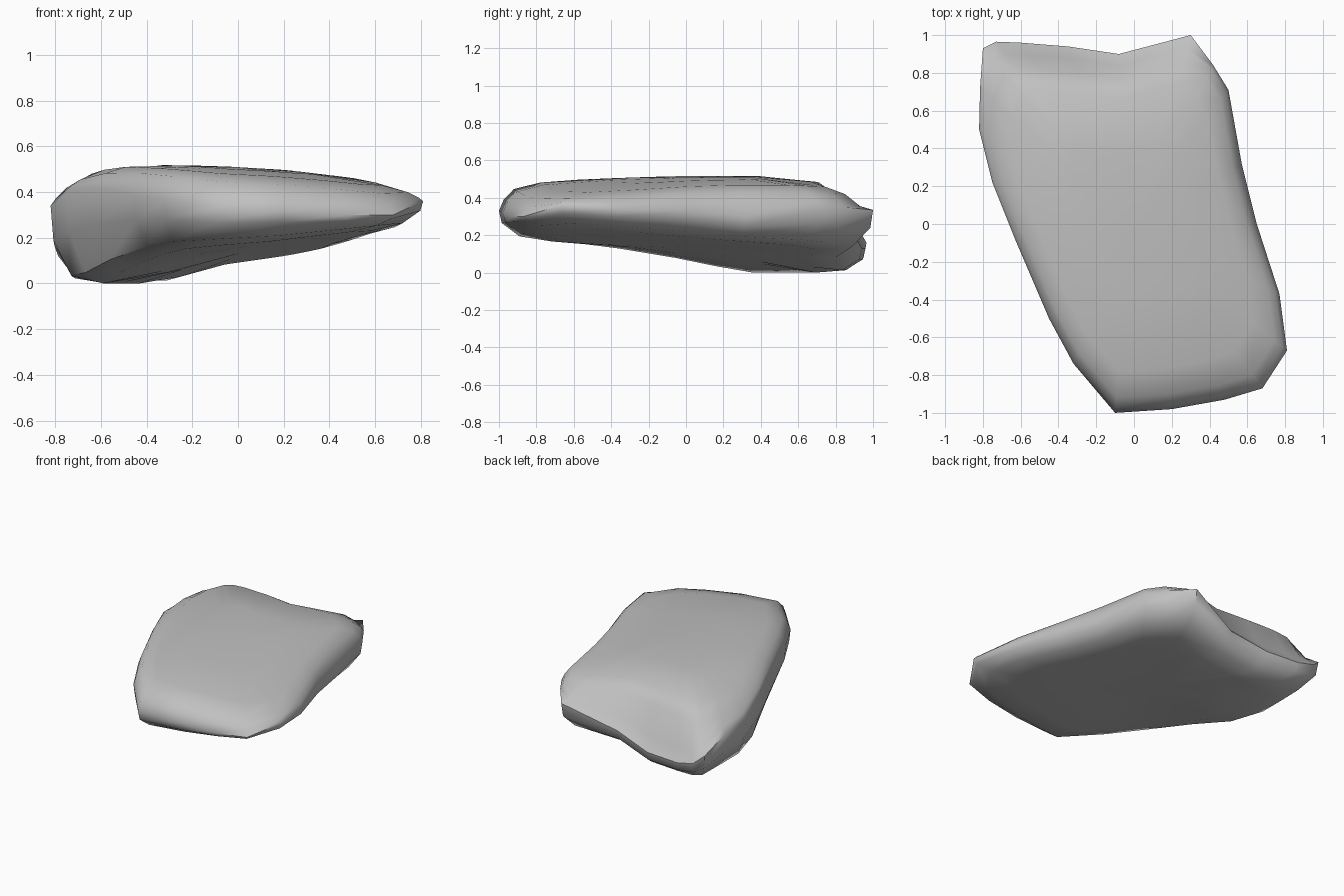
import bpy, bmesh, math

cube = bpy.data.objects.get("Cube")
if cube:
    bpy.data.objects.remove(cube, do_unlink=True)

# Widest outline of the slab: x, y, edge height
rim = [(-.10, -1, .33), (.2, -.98, .32), (.48, -.93, .30), (.68, -.87, .30),
       (.81, -.67, .36), (.77, -.37, .34), (.65, 0, .33), (.57, .32, .30),
       (.5, .71, .34), (.42, .84, .35), (.3, 1, .335), (-.08, .9, .2),
       (-.35, .94, .13), (-.6, .96, .13), (-.73, .965, .16), (-.8, .93, .22),
       (-.815, .72, .3), (-.82, .5, .34), (-.75, .22, .41), (-.63, -.08, .42),
       (-.45, -.5, .39), (-.32, -.74, .37)]
SCOOP = range(10, 16)   # outline points along the scooped back face

# Profiles: (scale towards the middle, blend from edge to surface)
top_edge = [(.975, .42), (.92, .8), (.78, .98), (.4, 1)]
top_scoop = [(.93, .25), (.85, .82), (.74, .98), (.4, 1)]
under = [(.985, .45), (.89, .9), (.72, 1), (.4, 1)]


def top_z(x, y):
    dome = .51 - .05 * x - .08 * x * x - .03 * (y - .2) ** 2
    return dome - .2 * max(0, y - .4) ** 2 - .7 * max(0, -x - .45) ** 2


def under_z(x, y):
    return max(0, .13 + .13 * x - .05 * y + .2 * min(x, 0) * y)


def half_rings(bm, first, surface, profiles, flip):
    """Loft from the outline to the middle of one side."""
    n, last = len(rim), first
    rings = []
    for k in range(4):
        ring = []
        for i, (x, y, z) in enumerate(rim):
            s, p = profiles(i)[k]
            ring.append(bm.verts.new((x * s, y * s, z + (surface(x * s, y * s) - z) * p)))
        rings.append(ring)
    for ring in rings:
        for i in range(n):
            j = (i + 1) % n
            quad = [last[i], last[j], ring[j], ring[i]]
            bm.faces.new(quad[::-1] if flip else quad)
        last = ring
    mid = bm.verts.new((0, 0, surface(0, 0)))
    for i in range(n):
        tri = [last[i], last[(i + 1) % n], mid]
        bm.faces.new(tri[::-1] if flip else tri)


bm = bmesh.new()
edge = [bm.verts.new(p) for p in rim]
half_rings(bm, edge, top_z, lambda i: top_scoop if i in SCOOP else top_edge, False)
half_rings(bm, edge, under_z, lambda i: under, True)
bmesh.ops.recalc_face_normals(bm, faces=bm.faces)
mesh = bpy.data.meshes.new("stone_slab")
bm.to_mesh(mesh)
bm.free()
slab = bpy.data.objects.new("stone_slab", mesh)
bpy.context.collection.objects.link(slab)

# Grey stone
grey = bpy.data.materials.new("stone_grey")
grey.use_nodes = True
colour = (.53, .53, .53, 1)
grey.diffuse_color = colour
grey.node_tree.nodes["Principled BSDF"].inputs["Base Color"].default_value = colour
mesh.materials.append(grey)

bpy.ops.object.select_all(action="DESELECT")
slab.select_set(True)
bpy.context.view_layer.objects.active = slab
bpy.ops.object.shade_smooth_by_angle(angle=math.radians(50))
